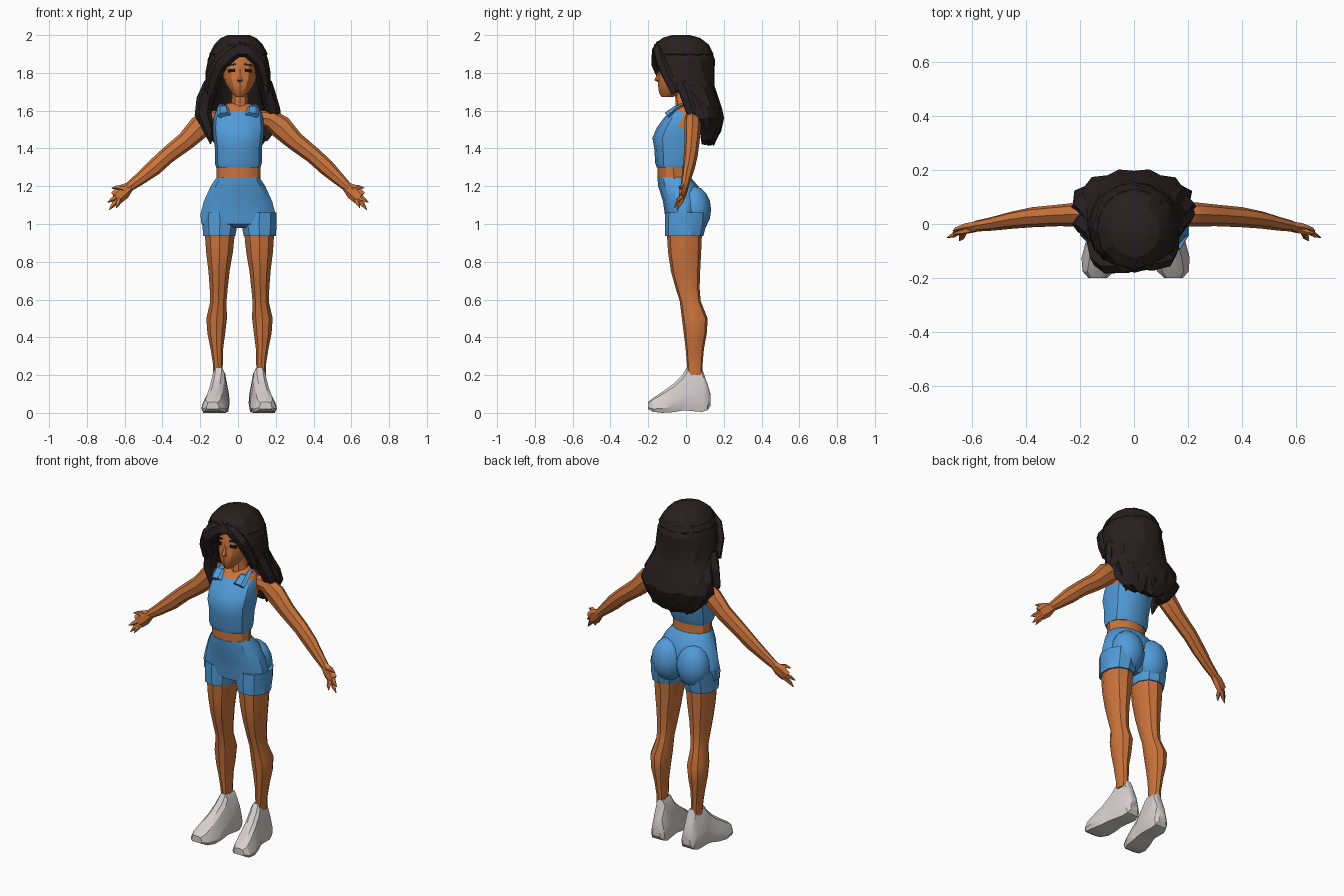
import bpy, bmesh, math, random
from mathutils import Vector as V

random.seed(4)


def material(name, col):
    m = bpy.data.materials.new(name)
    m.diffuse_color = (*col, 1)
    return m


SKIN = material("warm brown skin", (0.60, 0.175, 0.045))
BLUE = material("blue fabric", (0.083, 0.33, 0.69))
HAIR = material("dark hair", (0.022, 0.014, 0.014))
WHITE = material("pale shoe", (0.68, 0.62, 0.62))
DARK = material("eye black", (0.01, 0.007, 0.006))
SMOOTH = math.radians(32)


def loft(name, sections, mats, rule=None, angle=SMOOTH):
    """Skin a list of equal-length closed sections and cap both ends."""
    bm = bmesh.new()
    rows = [[bm.verts.new(p) for p in s] for s in sections]
    n = len(rows[0])
    for a, b in zip(rows, rows[1:]):
        for i in range(n):
            j = (i + 1) % n
            bm.faces.new((a[i], a[j], b[j], b[i]))
    bm.faces.new(rows[0])
    bm.faces.new(rows[-1])
    bmesh.ops.recalc_face_normals(bm, faces=bm.faces[:])
    if rule:
        for f in bm.faces:
            f.material_index = rule(f.calc_center_median())
    me = bpy.data.meshes.new(name)
    bm.to_mesh(me)
    bm.free()
    for m in mats:
        me.materials.append(m)
    me.shade_smooth()
    me.set_sharp_from_angle(angle=angle)
    ob = bpy.data.objects.new(name, me)
    bpy.context.collection.objects.link(ob)
    return ob


def level(z, x0, x1, y0, y1, n=12, p=1.0):
    """Horizontal oval between x0..x1 and y0..y1; p < 1 squares it off."""
    out = []
    for i in range(n):
        t = 2 * math.pi * i / n
        s, c = math.sin(t), math.cos(t)
        s, c = math.copysign(abs(s) ** p, s), math.copysign(abs(c) ** p, c)
        out.append(((x0 + x1) / 2 + (x1 - x0) / 2 * s,
                    (y0 + y1) / 2 - (y1 - y0) / 2 * c, z))
    return out


def tube(name, pts, mat, n=8, angle=SMOOTH):
    """Tapered tube along points (x, y, z, radius, depth radius)."""
    rings = []
    for i, q in enumerate(pts):
        a, b = pts[max(i - 1, 0)], pts[min(i + 1, len(pts) - 1)]
        t = (V(b[:3]) - V(a[:3])).normalized()
        u = t.cross(V((0, 1, 0))).normalized()
        w = u.cross(t)
        rings.append([V(q[:3]) + u * q[3] * math.cos(k * 2 * math.pi / n)
                      + w * q[4] * math.sin(k * 2 * math.pi / n) for k in range(n)])
    return loft(name, rings, [mat], angle=angle)


# torso: cropped top with bare upper back and shoulders
torso = [(1.30, .116, -.155, .02), (1.322, .122, -.163, .03), (1.40, .122, -.168, .045),
         (1.455, .13, -.178, .06), (1.51, .134, -.155, .072), (1.56, .13, -.118, .075),
         (1.595, .118, -.088, .07), (1.62, .10, -.06, .06), (1.64, .05, -.04, .045)]
loft("torso", [level(z, -h, h + .004, a, b, p=.85) for z, h, a, b in torso], [SKIN, BLUE],
     lambda c: int(c.z < 1.50 or (c.y < -.02 and c.z < 1.60)))
loft("waist", [level(z, -.113, .118, -.15, b) for z, b in ((1.23, .025), (1.27, .02), (1.33, .02))], [SKIN])
for s in (-1, 1):
    # shoulder straps
    tube("strap", [(s * .075, -.10, 1.575, .036, .02), (s * .078, -.055, 1.612, .034, .016),
                   (s * .075, .0, 1.615, .03, .016)], BLUE, 6)

# shorts: hips, rounded seat and short legs
hips = [(1.25, .114, -.152, .022), (1.20, .148, -.147, .065), (1.12, .185, -.122, .085),
        (1.05, .204, -.112, .08), (1.0, .198, -.105, .06), (.98, .16, -.07, .04)]
loft("shorts", [level(z, -h, h, a, b, 14, .9) for z, h, a, b in hips], [BLUE])
for s in (-1, 1):
    bpy.ops.mesh.primitive_uv_sphere_add(segments=12, ring_count=8, location=(s * .083, .043, 1.075))
    seat = bpy.context.object
    seat.name = "seat"
    seat.scale = (.098, .09, .125)
    seat.data.materials.append(BLUE)
    bpy.ops.object.shade_smooth_by_angle(angle=math.radians(60))


def leg_levels(s, rows):
    """Mirror (z, inner x, outer x, front y, back y); legs sit slightly to +x."""
    return [level(z, *sorted((s * a + .008, s * b + .008)), c, d, 10, .92) for z, a, b, c, d in rows]


for s, side in ((-1, "right"), (1, "left")):
    loft(side + "_short_leg", leg_levels(s, [(1.06, .01, .20, -.11, .11), (.99, .008, .2, -.112, .105),
                                             (.937, .018, .197, -.11, .092)]), [BLUE])
    loft(side + "_leg", leg_levels(s, [
        (.96, .02, .188, -.102, .085), (.85, .032, .18, -.095, .08), (.75, .05, .167, -.08, .075),
        (.66, .06, .16, -.055, .072), (.59, .067, .157, -.033, .078), (.50, .064, .178, -.022, .115),
        (.42, .074, .172, -.012, .11), (.34, .085, .155, -.002, .095),
        (.26, .087, .142, .005, .088), (.20, .09, .142, .01, .085)]), [SKIN])

    # shoe: (y, centre x, sole half-width, top half-width, bottom z, top z)
    stations = [(.13, .10, .025, .018, .04, .10), (.115, .10, .044, .026, .015, .15),
                (.085, .102, .052, .028, .005, .235), (.005, .108, .054, .030, .012, .24),
                (-.02, .112, .056, .034, .012, .20), (-.065, .12, .064, .036, .004, .155),
                (-.125, .13, .07, .04, 0, .112), (-.175, .138, .058, .04, .006, .078),
                (-.20, .14, .034, .026, .02, .058)]
    shoe = []
    for y, cx, w, t, b, h in stations:
        m = b + (h - b) * .42
        prof = [(-.85 * w, b), (.85 * w, b), (w, b + (m - b) * .5), (.92 * w, m),
                (t, b + .88 * (h - b)), (t * .5, h), (-t * .5, h), (-t, b + .88 * (h - b)),
                (-.92 * w, m), (-w, b + (m - b) * .5)]
        shoe.append([(s * (cx + dx) + .006, y, z) for dx, z in prof])
    loft(side + "_shoe", shoe, [WHITE], angle=math.radians(25))

    # arm, slightly closer to the body on the -x side
    k = .025 if s < 0 else 0
    tube(side + "_arm", [(s * .10, .03, 1.565, .035, .035), (s * (.17 - k * .5), .035, 1.555, .052, .042),
                         (s * (.225 - k), .035, 1.515, .062, .045), (s * (.30 - k), .032, 1.44, .05, .04),
                         (s * (.40 - k), .025, 1.362, .044, .037), (s * (.47 - k), .015, 1.298, .043, .032),
                         (s * (.54 - k * .5), 0, 1.232, .032, .025), (s * .585, -.008, 1.19, .024, .02)], SKIN)
    # hand, fingers and thumb
    tube(side + "_hand", [(s * .57, -.006, 1.20, .024, .02), (s * .61, -.015, 1.17, .042, .02),
                          (s * .645, -.025, 1.138, .038, .015)], SKIN, 6)
    for x, y, z in ((.69, -.05, 1.115), (.682, -.045, 1.075), (.645, -.062, 1.085)):
        tube(side + "_finger", [(s * (x * .35 + .615 * .65), -.02, z * .35 + 1.16 * .65, .017, .013),
                                (s * (x * .7 + .615 * .3), y * .7 - .006, z * .7 + 1.16 * .3, .012, .01),
                                (s * x, y, z, .002, .002)], SKIN, 5)
    tube(side + "_thumb", [(s * .605, -.02, 1.185, .016, .014), (s * .64, -.03, 1.195, .012, .01),
                           (s * .668, -.035, 1.19, .003, .003)], SKIN, 5)

# neck and head
loft("neck", [level(z, .01 - r, .01 + r, a, b, 10) for z, r, a, b in
              ((1.58, .07, -.07, .06), (1.63, .046, -.055, .05), (1.72, .044, -.06, .05))], [SKIN])
head = [(1.672, .02, -.13, -.07), (1.695, .045, -.143, -.02), (1.735, .072, -.148, .03),
        (1.775, .088, -.148, .07), (1.82, .093, -.138, .09), (1.88, .095, -.136, .1), (1.94, .075, -.1, .08)]
loft("head", [level(z, .01 - h, .01 + h, a, b) for z, h, a, b in head], [SKIN])
loft("nose", [level(z, .01 - w, .01 + w, y, -.125, 6) for z, w, y in
              ((1.752, .01, -.15), (1.762, .017, -.168), (1.79, .011, -.154), (1.82, .006, -.14))], [SKIN])
for s in (-1, 1):
    for name, z, h, w, mat in (("eye", 1.812, .008, .019, DARK), ("brow", 1.843, .004, .022, HAIR)):
        a = s * math.radians(25)
        bpy.ops.mesh.primitive_cube_add(size=2, location=(.01 + s * .045, -.124, z),
                                        rotation=(0, s * .12, a))
        bpy.context.object.name = name
        bpy.context.object.scale = (w, .0045, h)
        bpy.context.object.data.materials.append(mat)

# hair crown
crown = [(2.0, .055, -.075, .02), (1.985, .09, -.125, .075), (1.95, .125, -.168, .12),
         (1.90, .152, -.18, .145), (1.885, .14, -.15, .14)]
loft("hair_crown", [level(z, -h, h + .006, a, b, 12) for z, h, a, b in crown], [HAIR], angle=math.radians(20))

# long hair: C-shaped slices open towards the face, wavier further down
slices = [(1.93, .138, -.02, .15, 14, 0), (1.87, .162, -.015, .168, 42, .01), (1.80, .17, -.01, .162, 58, .02),
          (1.73, .175, .01, .143, 74, .03), (1.68, .19, .03, .137, 82, .04), (1.62, .218, .06, .125, 84, .05),
          (1.56, .222, .08, .12, 82, .06), (1.50, .185, .085, .098, 84, .07), (1.45, .15, .09, .075, 86, .08),
          (1.425, .11, .095, .05, 88, .08)]
rows = []
for r, (z, rx, cy, ry, gap, wave) in enumerate(slices):
    outer, inner = [], []
    for i in range(15):
        t = math.radians(gap + (360 - 2 * gap) * i / 14)
        k = 1 + wave * (1 if (i + r // 2) % 2 else -1) * random.uniform(.5, 1)
        dz = random.uniform(-1, 1) * wave * .15
        outer.append((-k * rx * math.sin(t), cy - k * ry * math.cos(t), z + dz))
        inner.append((-.62 * rx * math.sin(t), cy - .62 * ry * math.cos(t), z + dz))
    rows.append(outer + inner[::-1])
loft("long_hair", rows, [HAIR], angle=math.radians(20))

# fringe and face-framing locks
locks = {
    "fringe_right": [(.04, -.13, 1.945, .03, .03), (-.035, -.155, 1.905, .042, .03),
                     (-.09, -.155, 1.855, .042, .032), (-.125, -.125, 1.79, .04, .035), (-.145, -.07, 1.70, .03, .04)],
    "fringe_left": [(.0, -.13, 1.95, .03, .03), (.065, -.145, 1.91, .038, .03), (.115, -.13, 1.86, .034, .032),
                    (.14, -.09, 1.78, .026, .035), (.148, -.05, 1.70, .02, .035)],
    "side_lock_right": [(-.15, -.03, 1.75, .03, .04), (-.175, .0, 1.66, .045, .04), (-.185, .0, 1.58, .045, .035),
                        (-.155, -.01, 1.50, .03, .025), (-.145, -.02, 1.425, .004, .004)],
    "side_lock_left": [(.15, -.02, 1.75, .03, .04), (.165, .01, 1.67, .04, .04), (.185, .03, 1.60, .04, .035),
                       (.20, .06, 1.54, .025, .025), (.175, .075, 1.48, .004, .004)],
}
for name, pts in locks.items():
    tube(name, pts, HAIR, 6, math.radians(20))
# ragged tips along the back hem
for i in range(7):
    x = -.15 + .05 * i
    y = .155 - 2.2 * x * x
    tube("hair_tip", [(x, y - .01, 1.56, .035, .03), (x * .95, y + .005, 1.50, .036, .028),
                      (x * .85, y - .01, 1.455, .024, .02),
                      (x * .8 + .01, y - .02, 1.41 + random.uniform(0, .03), .003, .003)], HAIR, 5, math.radians(20))
